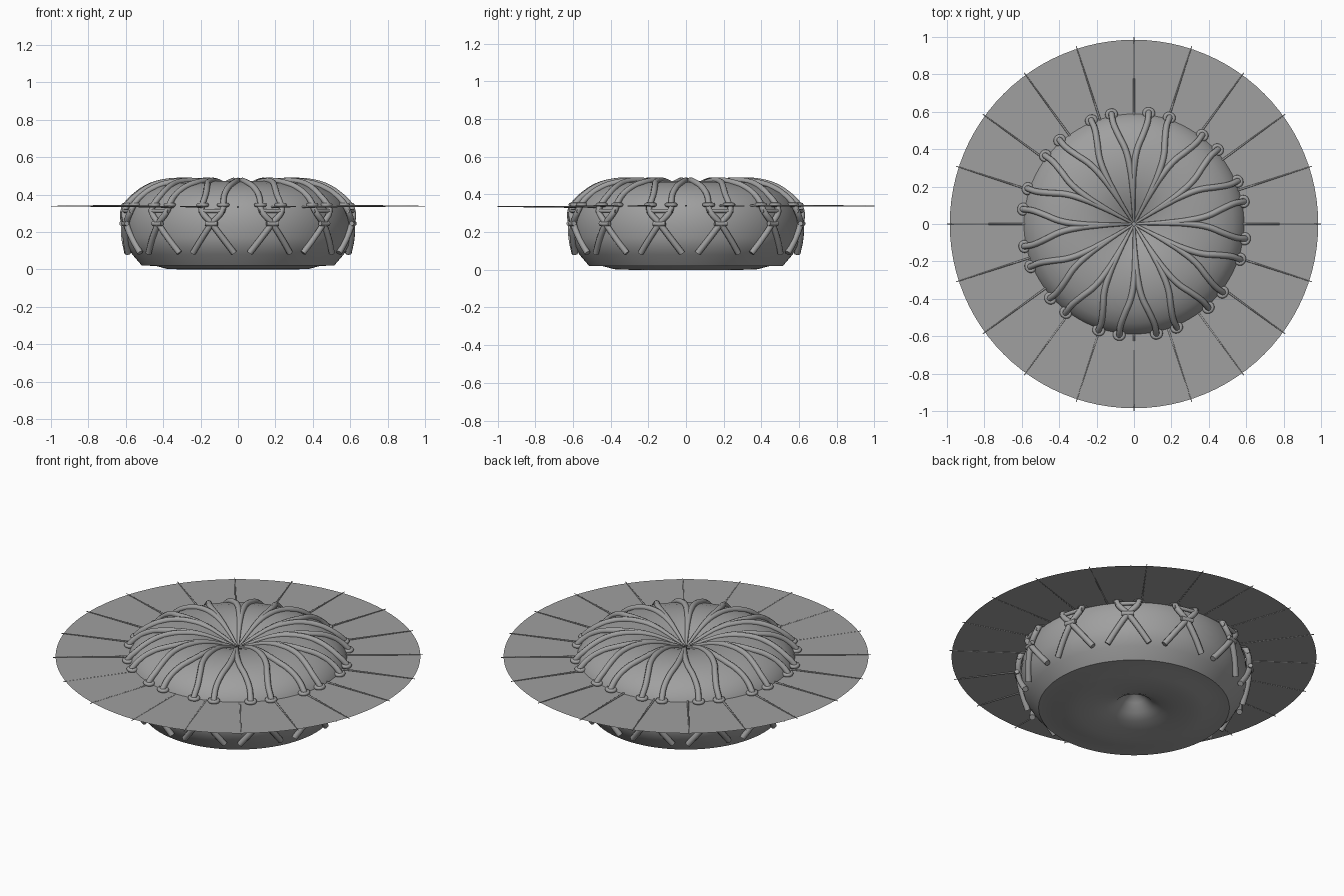
import bpy, bmesh, math

cube = bpy.data.objects.get("Cube")
if cube:
    bpy.data.objects.remove(cube, do_unlink=True)


def material(name, value):
    m = bpy.data.materials.new(name)
    m.use_nodes = True
    m.diffuse_color = (value, value, value, 1)
    m.node_tree.nodes["Principled BSDF"].inputs["Base Color"].default_value = (value, value, value, 1)
    return m


grey = material("plain grey", 0.35)
TURNS = 12          # lashing repeats round the body
PHASE = 2           # rotation of the lashing, degrees
DISC_Z = 0.337


def polar(r, deg, z):
    a = math.radians(deg)
    return (r * math.cos(a), r * math.sin(a), z)


def finish(obj, angle=35):
    obj.data.materials.append(grey)
    bpy.ops.object.select_all(action='DESELECT')
    obj.select_set(True)
    bpy.context.view_layer.objects.active = obj
    if obj.type == 'CURVE':
        bpy.ops.object.convert(target='MESH')
    bpy.ops.object.shade_smooth_by_angle(angle=math.radians(angle))


def lathe(name, profile, steps=96):
    bm = bmesh.new()
    verts = [bm.verts.new((r, 0, z)) for r, z in profile]
    edges = [bm.edges.new(p) for p in zip(verts, verts[1:])]
    bmesh.ops.spin(bm, geom=verts + edges, cent=(0, 0, 0), axis=(0, 0, 1),
                   angle=math.tau, steps=steps, use_duplicate=False)
    bmesh.ops.remove_doubles(bm, verts=bm.verts, dist=0.0005)
    bmesh.ops.recalc_face_normals(bm, faces=bm.faces)
    mesh = bpy.data.meshes.new(name)
    bm.to_mesh(mesh)
    bm.free()
    obj = bpy.data.objects.new(name, mesh)
    bpy.context.collection.objects.link(obj)
    finish(obj)


def ropes(name, paths, depth, closed=False):
    # each path is a list of (r, degrees, z, relative thickness)
    curve = bpy.data.curves.new(name, 'CURVE')
    curve.dimensions = '3D'
    curve.bevel_depth = depth
    curve.bevel_resolution = 2
    curve.resolution_u = 5
    curve.use_fill_caps = True
    for path in paths:
        s = curve.splines.new('BEZIER')
        s.bezier_points.add(len(path) - 1)
        s.use_cyclic_u = closed
        for bp, (r, deg, z, thick) in zip(s.bezier_points, path):
            bp.co = polar(r, deg, z)
            bp.radius = thick
            bp.handle_left_type = bp.handle_right_type = 'AUTO'
    obj = bpy.data.objects.new(name, curve)
    bpy.context.collection.objects.link(obj)
    finish(obj, 60)


# Body: padded cushion above, tapered hull below with a pinched underside
lathe("body", [
    (0, 0.385), (0.04, 0.4), (0.1, 0.43), (0.17, 0.456), (0.24, 0.469), (0.32, 0.472),
    (0.4, 0.462), (0.47, 0.441), (0.53, 0.408), (0.57, 0.37), (0.592, 0.33),
    (0.606, 0.28), (0.61, 0.23), (0.605, 0.168), (0.593, 0.125), (0.565, 0.08),
    (0.515, 0.021), (0.44, 0.019), (0.38, 0.003), (0.3, 0), (0.22, 0.008),
    (0.15, 0.022), (0.1, 0.045), (0.06, 0.085), (0.025, 0.115), (0, 0.12)])

# Thin brim
lathe("brim", [(0.57, DISC_Z), (0.78, DISC_Z), (0.985, DISC_Z)])

# Strands: centre of cushion, over the edge, through the brim, crossing down the hull
STRAND = [
    (0.012, 0, 0.395, 0.4), (0.1, 0.4, 0.432, 0.6), (0.2, 1, 0.464, 0.8),
    (0.3, 2, 0.474, 1), (0.4, 4.5, 0.466, 1), (0.48, 7.8, 0.442, 1),
    (0.55, 9.6, 0.398, 1), (0.595, 9.6, 0.355, 1), (0.617, 9.6, 0.318, 1),
    (0.624, 15, 0.245, 1), (0.612, 20.5, 0.165, 1), (0.592, 26, 0.088, 1)]
strands, loops, links, knots = [], [], [], []
for k in range(TURNS):
    spoke = PHASE + k * 360 / TURNS
    gap = spoke + 180 / TURNS
    for side in (1, -1):
        strands.append([(r, spoke + side * d, z, t) for r, d, z, t in STRAND])
        foot = spoke + side * 9.6
        loops.append([(0.598 + 0.02 * math.cos(a), foot + 2.2 * math.sin(a), 0.345, 1)
                      for a in (i * math.pi / 3 for i in range(6))])
    links.append([(0.622, gap + d, 0.312, 1) for d in (-6.5, 0, 6.5)])
    knots.append([(0.632, gap + d, z, 1) for d, z in ((-3, 0.246), (0, 0.243), (3, 0.246))])
ropes("lashing_strands", strands, 0.0165)
ropes("brim_loops", loops, 0.011, closed=True)
ropes("lashing_links", links, 0.011)
ropes("lashing_knots", knots, 0.013)

# Fine ribs radiating along the brim; the front ones run beneath it
ribs = []
for deg in range(0, 360, 18):
    dz = -0.003 if 216 < deg < 310 else 0.003
    ribs.append([(0.58, deg, DISC_Z + dz, 1), (0.8, deg, DISC_Z + dz * 0.7, 0.7),
                 (1.0, deg, DISC_Z + dz * 0.3, 0.4)])
ropes("brim_ribs", ribs, 0.0055)
